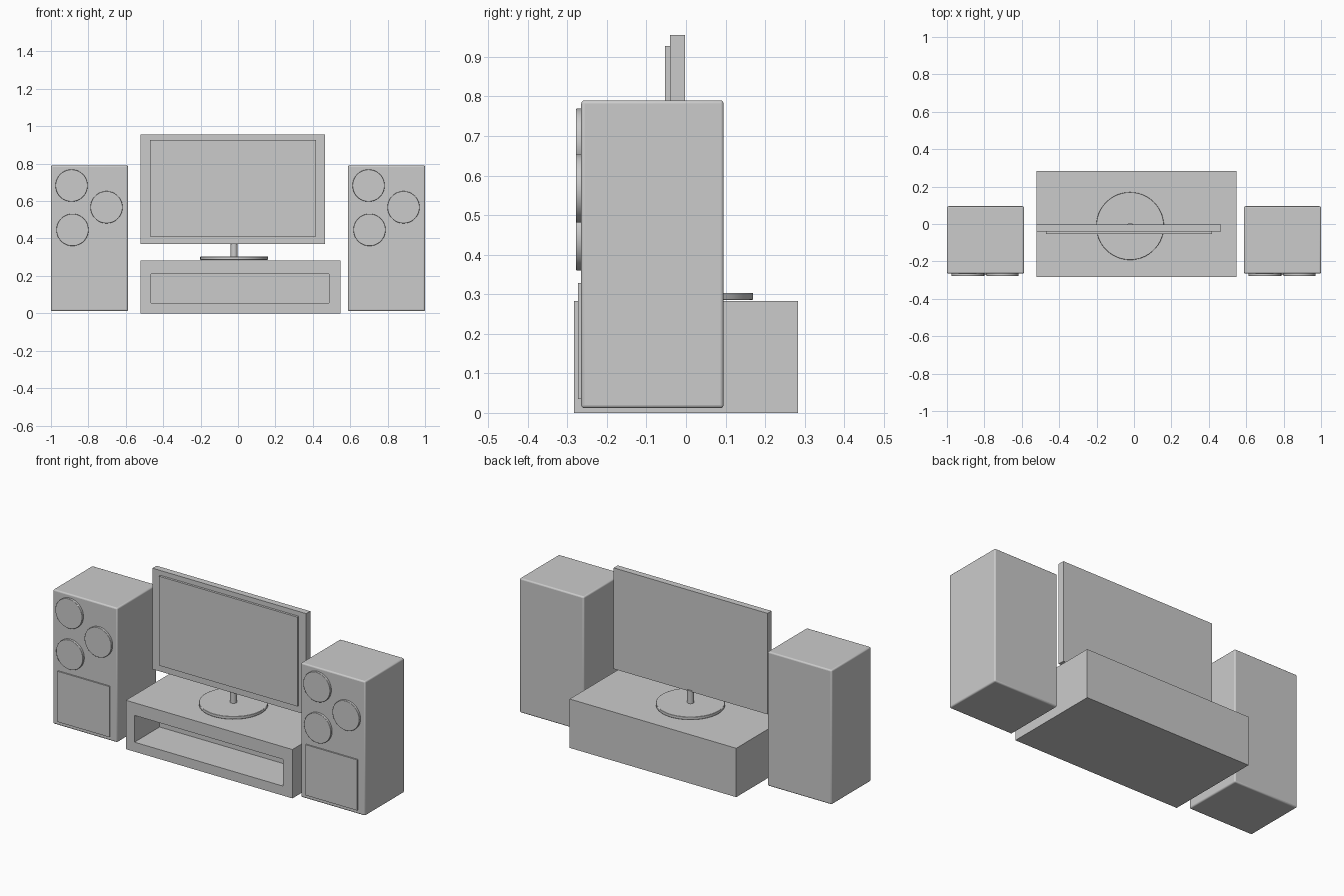
import bpy, bmesh, math
from mathutils import Vector

if "Cube" in bpy.data.objects:
    bpy.data.objects.remove(bpy.data.objects["Cube"])


def finish(name, bm, bevel=0.0, segments=3):
    bmesh.ops.recalc_face_normals(bm, faces=bm.faces[:])
    mesh = bpy.data.meshes.new(name)
    bm.to_mesh(mesh)
    bm.free()
    ob = bpy.data.objects.new(name, mesh)
    bpy.context.collection.objects.link(ob)
    if bevel:
        mod = ob.modifiers.new("edge_rounding", 'BEVEL')
        mod.width = bevel
        mod.segments = segments
        mod.limit_method = 'ANGLE'
    bpy.ops.object.select_all(action='DESELECT')
    ob.select_set(True)
    bpy.context.view_layer.objects.active = ob
    bpy.ops.object.shade_smooth_by_angle(angle=math.radians(35))
    return ob


def box_bm(lo, hi):
    bm = bmesh.new()
    bmesh.ops.create_cube(bm, size=1)
    for v in bm.verts:
        v.co = Vector([l if c < 0 else h for c, l, h in zip(v.co, lo, hi)])
    return bm


def box(name, lo, hi, bevel=0.0):
    return finish(name, box_bm(lo, hi), bevel)


def disc(name, centre, radius, depth, facing_front=False, bevel=0.0):
    bm = bmesh.new()
    bmesh.ops.create_cone(bm, cap_ends=True, segments=64,
                          radius1=radius, radius2=radius, depth=depth)
    ob = finish(name, bm, bevel, 2)
    ob.location = centre
    if facing_front:
        ob.rotation_euler.x = math.pi / 2
    return ob


# Media cabinet with a recessed shelf opening in the front
bm = box_bm((-0.52, -0.283, 0), (0.547, 0.283, 0.283))
bm.normal_update()
front = min(bm.faces, key=lambda f: f.calc_center_median().y)
bmesh.ops.inset_region(bm, faces=[front], thickness=0.05)
mid = front.calc_center_median()
for v in front.verts:
    v.co.x = -0.465 if v.co.x < mid.x else 0.487
    v.co.z = 0.055 if v.co.z < mid.z else 0.21
back = bmesh.ops.extrude_discrete_faces(bm, faces=[front])["faces"][0]
bmesh.ops.translate(bm, verts=back.verts[:], vec=(0, 0.23, 0))
finish("media_cabinet", bm)

# Television: casing, raised screen, neck and round foot
box("tv_casing", (-0.52, -0.04, 0.37), (0.465, -0.003, 0.955))
box("tv_screen", (-0.47, -0.053, 0.41), (0.417, -0.035, 0.927))
disc("tv_neck", (-0.021, -0.012, 0.338), 0.018, 0.08)
disc("tv_foot", (-0.021, -0.011, 0.2945), 0.181, 0.017, bevel=0.002)

# Two floor speakers: cabinet, lower grille panel and three drivers each
drivers = [(0.11, 0.683), (0.297, 0.567), (0.115, 0.446)]
for side, x0 in (("left", -1.0), ("right", 0.588)):
    box(side + "_speaker_cabinet", (x0, -0.265, 0.012), (x0 + 0.412, 0.095, 0.79), 0.008)
    box(side + "_speaker_panel", (x0 + 0.034, -0.273, 0.035), (x0 + 0.367, -0.255, 0.328))
    for i, (dx, z) in enumerate(drivers):
        disc(f"{side}_speaker_driver_{i + 1}", (x0 + dx, -0.268, z), 0.086, 0.02,
             True, 0.002)
